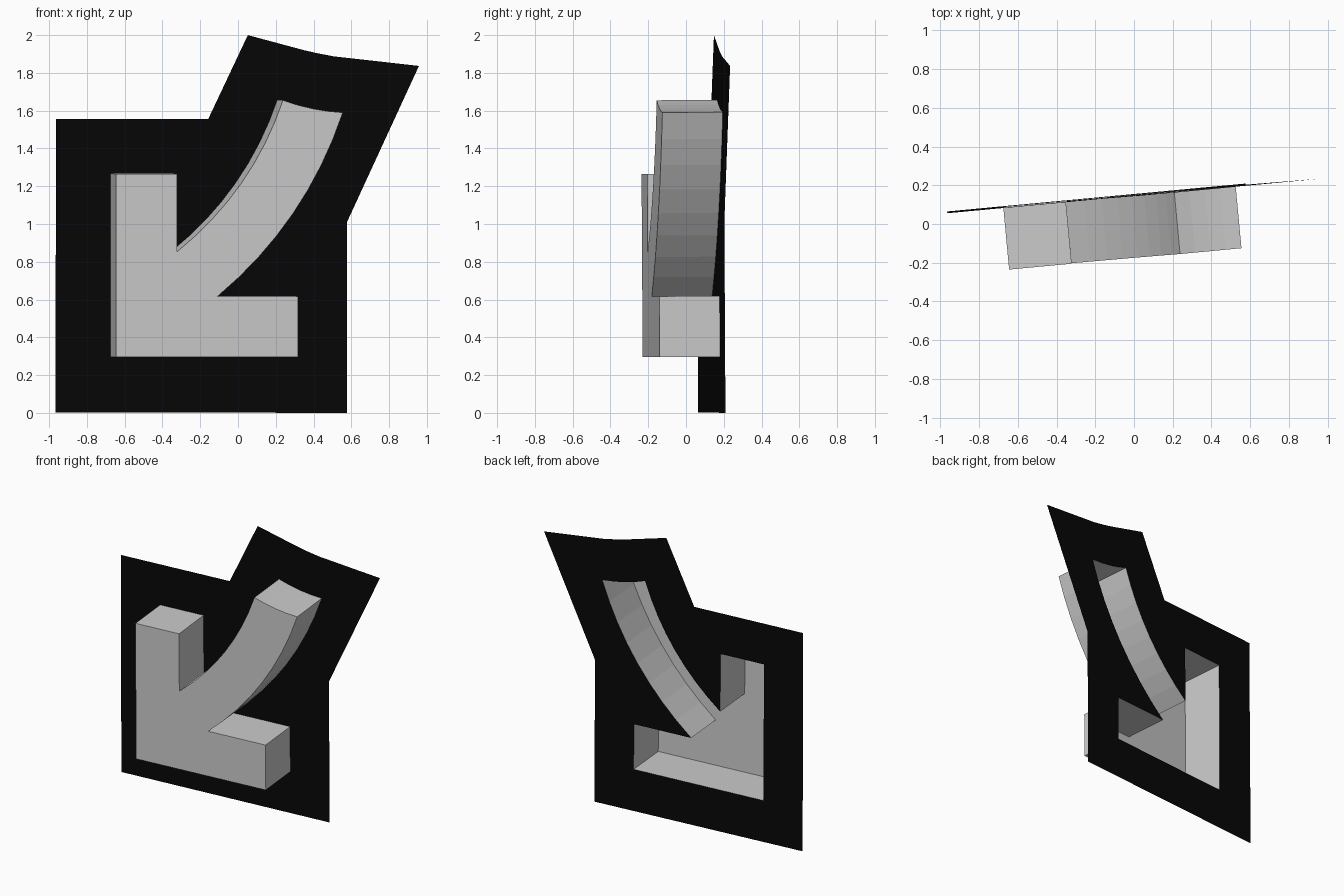
import bpy, bmesh
from mathutils import Vector

if "Cube" in bpy.data.objects:
    bpy.data.objects.remove(bpy.data.objects["Cube"])

NORMAL = Vector((0.0935, -1.0, -0.006)).normalized()
DEPTH = 0.321


def on_sheet(x, z):
    """Point on the slightly turned backing plane."""
    return Vector((x, 0.155 + 0.0935 * x - 0.006 * z, z))


def bow(a, b, sag, n=8):
    """Shallow curve from a to b, bulging to the right of travel by sag."""
    a, b = Vector(a), Vector(b)
    d = (b - a).normalized()
    side = Vector((d.y, -d.x))
    return [a.lerp(b, i / n) + side * sag * 4 * (i / n) * (1 - i / n) for i in range(n + 1)]


def make_object(name, bm):
    mesh = bpy.data.meshes.new(name)
    bm.to_mesh(mesh)
    bm.free()
    obj = bpy.data.objects.new(name, mesh)
    bpy.context.collection.objects.link(obj)
    return obj


# Arrow outline, counter-clockwise seen from the front
front_outline = [(-0.645, 0.295), (0.317, 0.295), (0.317, 0.617)]
front_outline += bow((-0.108, 0.617), (0.555, 1.59), 0.083)
front_outline += bow((0.555, 1.59), (0.238, 1.655), -0.012, 4)[1:-1]
front_outline += bow((0.238, 1.655), (-0.322, 0.854), -0.071)
front_outline += [(-0.322, 1.265), (-0.645, 1.265)]
shift = NORMAL * DEPTH
back_outline = [on_sheet(p[0] - shift.x, p[1] - shift.z) for p in front_outline]

# Raised arrow: front face and walls, open at the back
bm = bmesh.new()
back = [bm.verts.new(p) for p in back_outline]
front = [bm.verts.new(p + shift) for p in back_outline]
bm.faces.new(front)
for i in range(len(back)):
    j = (i + 1) % len(back)
    bm.faces.new((back[i], back[j], front[j], front[i]))
make_object("arrow", bm)

# Flat black border sheet with an arrow-shaped opening
border = [(-0.967, 0.003), (0.577, 0), (0.577, 1.01), (0.958, 1.837), (0.51, 1.887),
          (0.42, 1.904), (0.35, 1.92), (0.052, 2.0), (-0.157, 1.557), (-0.963, 1.557)]
bm = bmesh.new()
edges = []
for loop in ([on_sheet(*p) for p in border], back_outline):
    vs = [bm.verts.new(p) for p in loop]
    edges += [bm.edges.new((vs[i - 1], vs[i])) for i in range(len(vs))]
bmesh.ops.triangle_fill(bm, use_beauty=True, edges=edges, normal=NORMAL)
for f in bm.faces:
    f.normal_update()
    if f.normal.dot(NORMAL) < 0:
        f.normal_flip()
sheet = make_object("border_sheet", bm)
black = bpy.data.materials.new("black")
black.diffuse_color = (0.002, 0.002, 0.002, 1)
black.use_nodes = True
black.node_tree.nodes["Principled BSDF"].inputs["Base Color"].default_value = black.diffuse_color
sheet.data.materials.append(black)
